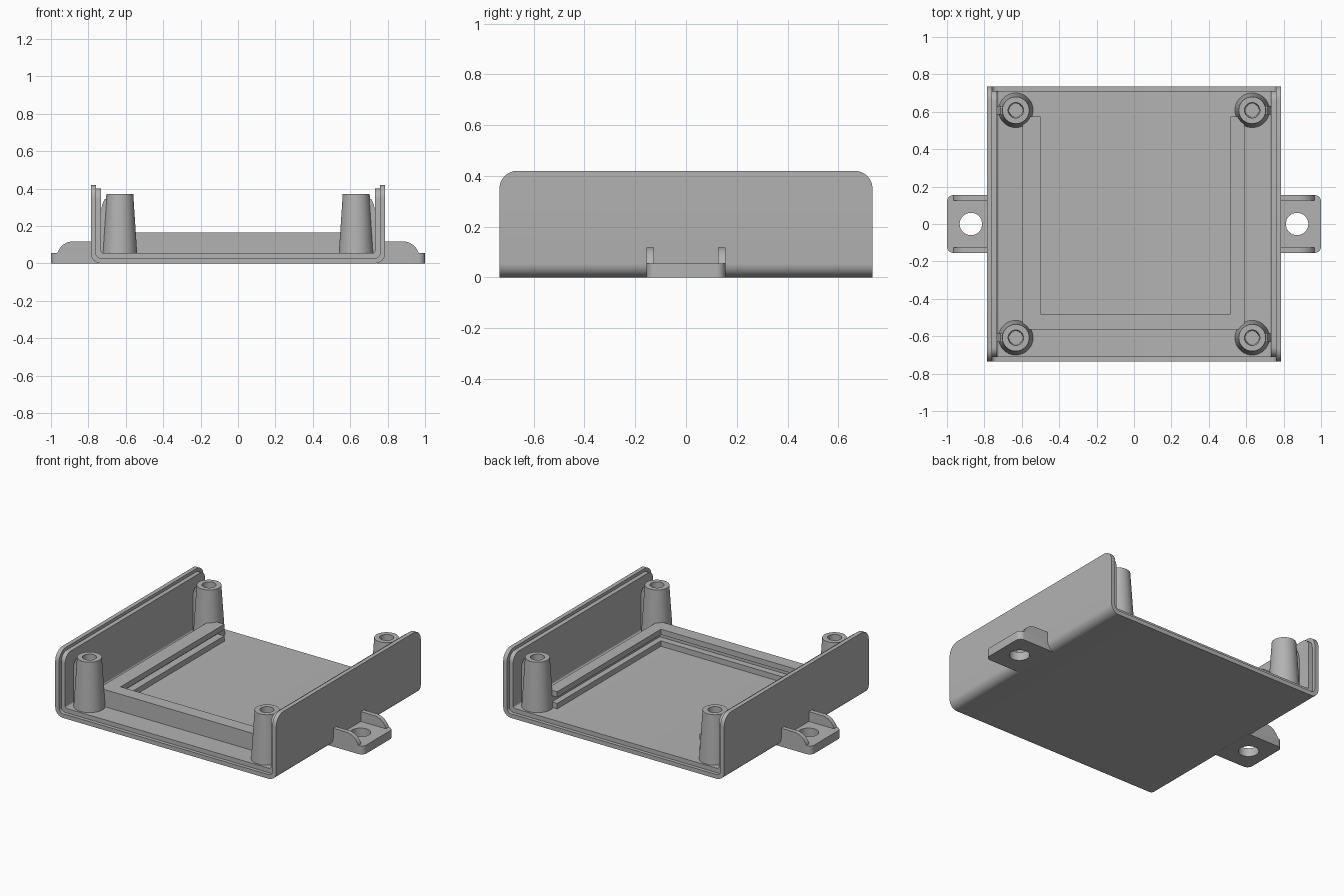
import bpy, bmesh
from math import sin, cos, pi, radians
from mathutils import Vector

cube = bpy.data.objects.get("Cube")
if cube:
    bpy.data.objects.remove(cube, do_unlink=True)

grey = bpy.data.materials.new("plain grey")
grey.use_nodes = True
grey.diffuse_color = (0.45, 0.45, 0.45, 1)
grey.node_tree.nodes["Principled BSDF"].inputs["Base Color"].default_value = (0.45, 0.45, 0.45, 1)


def finish(bm, name, mirror=(False, False)):
    """Turn a bmesh into a shaded object, mirrored across x and/or y."""
    bmesh.ops.remove_doubles(bm, verts=bm.verts, dist=1e-5)
    bmesh.ops.recalc_face_normals(bm, faces=bm.faces)
    mesh = bpy.data.meshes.new(name)
    bm.to_mesh(mesh)
    bm.free()
    mesh.materials.append(grey)
    obj = bpy.data.objects.new(name, mesh)
    bpy.context.collection.objects.link(obj)
    bpy.ops.object.select_all(action='DESELECT')
    obj.select_set(True)
    bpy.context.view_layer.objects.active = obj
    bpy.ops.object.shade_smooth_by_angle(angle=radians(30))
    if any(mirror):
        mod = obj.modifiers.new("Mirror", 'MIRROR')
        mod.use_axis = (mirror[0], mirror[1], False)
        mod.use_mirror_merge = False
    return obj


def arc(cx, cy, r, start, end, n=8):
    angles = [radians(start + (end - start) * i / n) for i in range(n + 1)]
    return [(cx + r * cos(a), cy + r * sin(a)) for a in angles]


def prism_y(points, y0, y1):
    """Extrude an x-z outline along y."""
    bm = bmesh.new()
    face = bm.faces.new([bm.verts.new((x, y0, z)) for x, z in points])
    ext = bmesh.ops.extrude_face_region(bm, geom=[face])
    moved = [v for v in ext["geom"] if isinstance(v, bmesh.types.BMVert)]
    bmesh.ops.translate(bm, verts=moved, vec=(0, y1 - y0, 0))
    return bm


def channel(name, half_x, half_y, low, top, wall, radius, corner):
    """U-shaped tray open at both ends, with rounded upper wall corners."""
    inner_r = max(radius - wall, 0.012)
    ix, iz = half_x - wall, low + wall
    right = [(half_x, top)] + arc(half_x - radius, low + radius, radius, 0, -90)
    inner = arc(ix - inner_r, iz + inner_r, inner_r, -90, 0) + [(ix, top)]
    outer = right + [(-x, z) for x, z in reversed(right)]
    points = outer + [(-x, z) for x, z in reversed(inner)] + inner
    bm = prism_y(points, -half_y, half_y)
    tips = [e for e in bm.edges if all(abs(v.co.z - top) < 1e-5 for v in e.verts)
            and abs(e.verts[0].co.y - e.verts[1].co.y) < 1e-5]
    bmesh.ops.bevel(bm, geom=tips, offset=corner, segments=8, profile=0.5, affect='EDGES')
    finish(bm, name)


# Tray: outer shell and the shorter lining that forms the stepped rim
channel("outer_shell", 0.787, 0.735, 0, 0.42, 0.027, 0.055, 0.07)
channel("inner_lining", 0.762, 0.712, 0.025, 0.4, 0.03, 0.032, 0.055)

# Three-sided holder frame with a slot along its inner face
section = [(0, 0.05), (0, 0.165), (1, 0.165), (1, 0.13), (0.5, 0.13),
           (0.5, 0.09), (1, 0.09), (1, 0.05)]
bm = bmesh.new()
rings = []
for t, z in section:
    left, right, front = -0.595 + 0.095 * t, 0.59 - 0.075 * t, -0.565 + 0.085 * t
    path = [(left, 0.575), (left, front), (right, front), (right, 0.575)]
    rings.append([bm.verts.new((x, y, z)) for x, y in path])
for i, ring in enumerate(rings):
    after = rings[(i + 1) % len(rings)]
    for k in range(3):
        bm.faces.new((ring[k], ring[k + 1], after[k + 1], after[k]))
for end in (0, 3):
    bm.faces.new([ring[end] for ring in rings])
finish(bm, "holder_frame")

# Tapered screw posts with blind holes
px, py = 0.632, 0.608
bm = bmesh.new()
profile = [(0, 0.05), (0.093, 0.05), (0.072, 0.37), (0.041, 0.37), (0.036, 0.1), (0, 0.1)]
verts = [bm.verts.new((px + r, py, z)) for r, z in profile]
edges = [bm.edges.new(pair) for pair in zip(verts, verts[1:])]
bmesh.ops.spin(bm, geom=verts + edges, cent=(px, py, 0), axis=(0, 0, 1),
               angle=2 * pi, steps=40)
finish(bm, "screw_posts", (True, True))

# Curved fins tying the posts to the side walls
fin = [(0.68, 0.05), (0.745, 0.05), (0.743, 0.2), (0.736, 0.265),
       (0.726, 0.315), (0.713, 0.343), (0.68, 0.345)]
finish(prism_y(fin, py - 0.022, py + 0.022), "post_fins", (True, True))

# Mounting tabs with round bolt holes
bm = bmesh.new()
tab = ([(0.74, -0.155)] + arc(0.965, -0.12, 0.035, -90, 0)
       + arc(0.965, 0.12, 0.035, 0, 90) + [(0.74, 0.155)])
hole = arc(0.872, 0, 0.06, 0, 360, 40)[:-1]
edges = []
for loop in (tab, hole):
    vs = [bm.verts.new((x, y, 0)) for x, y in loop]
    edges += [bm.edges.new((v, vs[i - 1])) for i, v in enumerate(vs)]
bmesh.ops.triangle_fill(bm, edges=edges, use_beauty=True, normal=Vector((0, 0, 1)))
ext = bmesh.ops.extrude_face_region(bm, geom=bm.faces[:])
moved = [v for v in ext["geom"] if isinstance(v, bmesh.types.BMVert)]
bmesh.ops.translate(bm, verts=moved, vec=(0, 0, 0.055))
finish(bm, "mounting_tabs", (True, False))

# Stiffening ribs along both edges of each tab
rib = ([(0.775, 0.04), (0.775, 0.118)] + arc(0.88, 0.028, 0.09, 90, 17)
       + [(0.966, 0.04)])
finish(prism_y(rib, 0.126, 0.155), "tab_ribs", (True, True))
